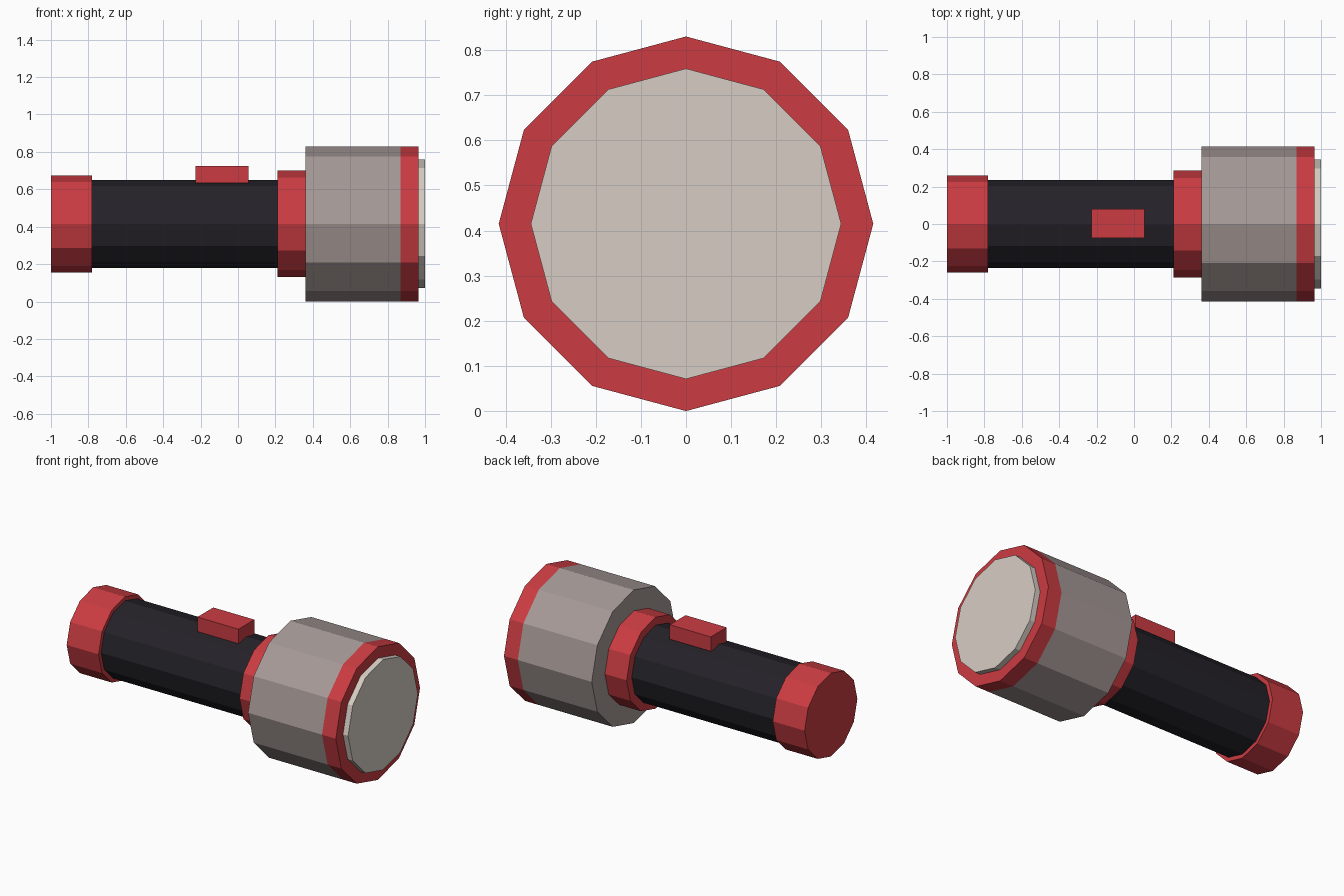
import bpy
from math import pi

if "Cube" in bpy.data.objects:
    bpy.data.objects.remove(bpy.data.objects["Cube"])

AXIS_Z = 0.415   # height of the torch's long axis
SIDES = 12


def material(name, rgb):
    mat = bpy.data.materials.new(name)
    mat.diffuse_color = (*rgb, 1.0)
    mat.use_nodes = True
    mat.node_tree.nodes["Principled BSDF"].inputs["Base Color"].default_value = mat.diffuse_color
    return mat


red = material("red_plastic", (0.60, 0.045, 0.055))
black = material("black_grip", (0.018, 0.016, 0.022))
grey = material("warm_grey_metal", (0.38, 0.32, 0.31))
cream = material("lens_glass", (0.68, 0.61, 0.55))


def barrel(name, x0, x1, radius, mat):
    """Twelve-sided cylinder lying along x, with points up and to the sides."""
    bpy.ops.mesh.primitive_cylinder_add(
        vertices=SIDES, radius=radius, depth=x1 - x0,
        location=((x0 + x1) / 2, 0, AXIS_Z), rotation=(0, pi / 2, 0))
    obj = bpy.context.object
    obj.name = name
    obj.data.materials.append(mat)
    bpy.ops.object.transform_apply(location=False, rotation=True, scale=True)
    return obj


# Coaxial parts, tail to lens
barrel("tail_cap", -1.0, -0.78, 0.26, red)
barrel("handle", -0.78, 0.21, 0.235, black)
barrel("collar", 0.21, 0.36, 0.285, red)
barrel("head", 0.36, 0.87, 0.415, grey)
barrel("front_ring", 0.87, 0.965, 0.415, red)
barrel("lens", 0.965, 1.0, 0.344, cream)

# Slide switch on top of the handle
bpy.ops.mesh.primitive_cube_add(size=1, location=(-0.086, 0.003, 0.68))
switch = bpy.context.object
switch.name = "switch"
switch.scale = (0.283, 0.156, 0.09)
switch.data.materials.append(red)
bpy.ops.object.transform_apply(location=False, rotation=False, scale=True)
